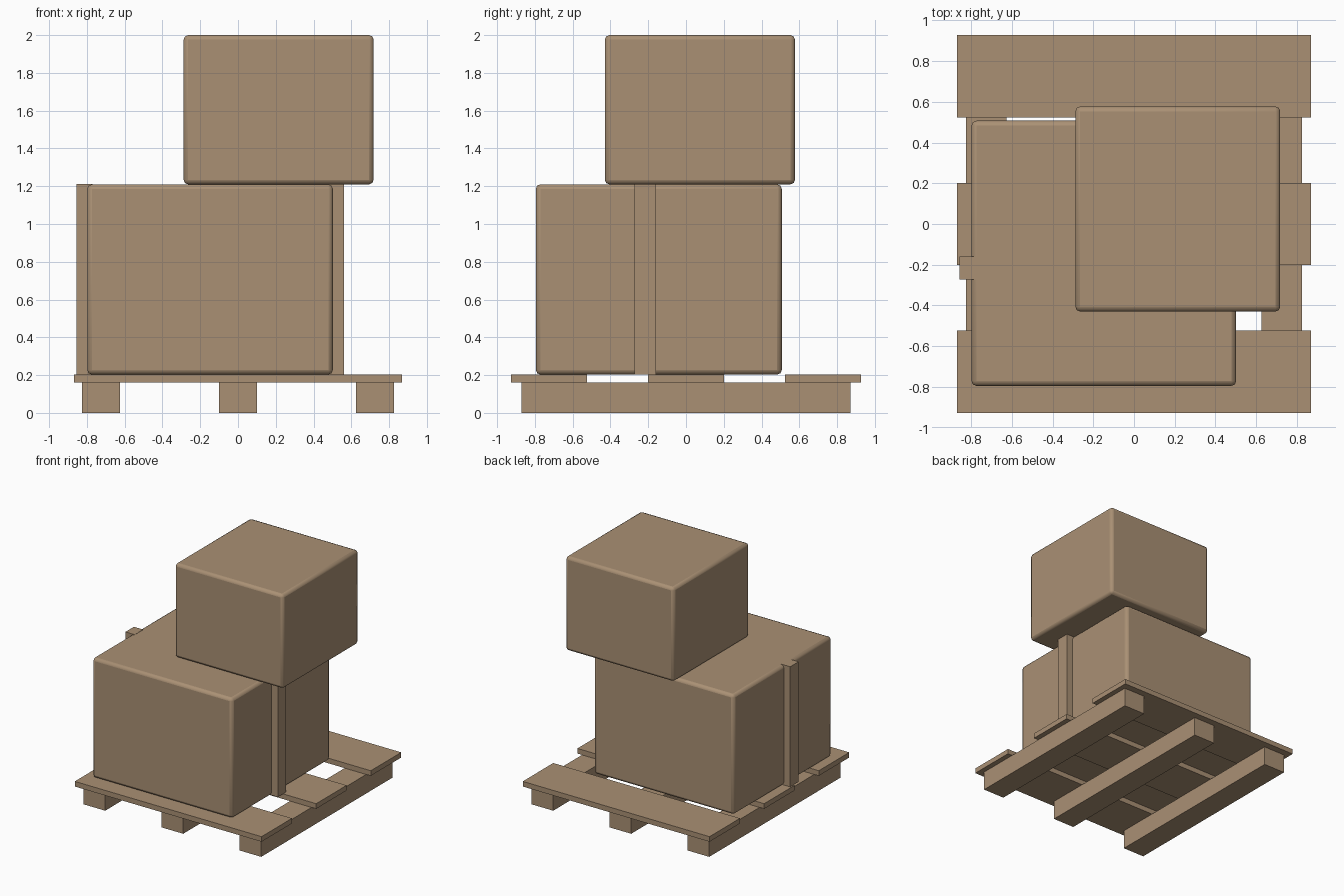
import bpy

if "Cube" in bpy.data.objects:
    bpy.data.objects.remove(bpy.data.objects["Cube"])

mat = bpy.data.materials.new("cardboard_brown")
mat.diffuse_color = (0.40, 0.28, 0.175, 1)
mat.use_nodes = True
mat.node_tree.nodes["Principled BSDF"].inputs["Base Color"].default_value = mat.diffuse_color


def box(name, x, y, z, bevel=0):
    """Box from (min, max) ranges, optionally with rounded edges."""
    lo, hi = zip(x, y, z)
    bpy.ops.mesh.primitive_cube_add(size=1, location=[(a + b) / 2 for a, b in zip(lo, hi)])
    ob = bpy.context.object
    ob.name = name
    ob.scale = [b - a for a, b in zip(lo, hi)]
    bpy.ops.object.transform_apply(location=False, rotation=False, scale=True)
    ob.data.materials.append(mat)
    if bevel:
        mod = ob.modifiers.new("rounded_edges", 'BEVEL')
        mod.width = bevel
        mod.segments = 2
        bpy.ops.object.shade_smooth_by_angle(angle=0.35)
    return ob


# Pallet runners
for i, cx in enumerate((-0.725, 0, 0.725)):
    box(f"pallet_runner_{i + 1}", (cx - 0.1, cx + 0.1), (-0.87, 0.87), (0, 0.16))

# Pallet deck boards
for i, cy in enumerate((-0.725, 0, 0.725)):
    box(f"pallet_board_{i + 1}", (-0.868, 0.868), (cy - 0.202, cy + 0.202), (0.16, 0.203))

# Stacked boxes
box("large_box", (-0.798, 0.502), (-0.795, 0.507), (0.203, 1.21), 0.024)
box("small_box", (-0.288, 0.718), (-0.43, 0.577), (1.21, 2.0), 0.024)

# Upright battens on both sides of the large box
for side, x in (("left", (-0.856, -0.77)), ("right", (0.474, 0.56))):
    box(f"{side}_batten", x, (-0.272, -0.16), (0.203, 1.212))
